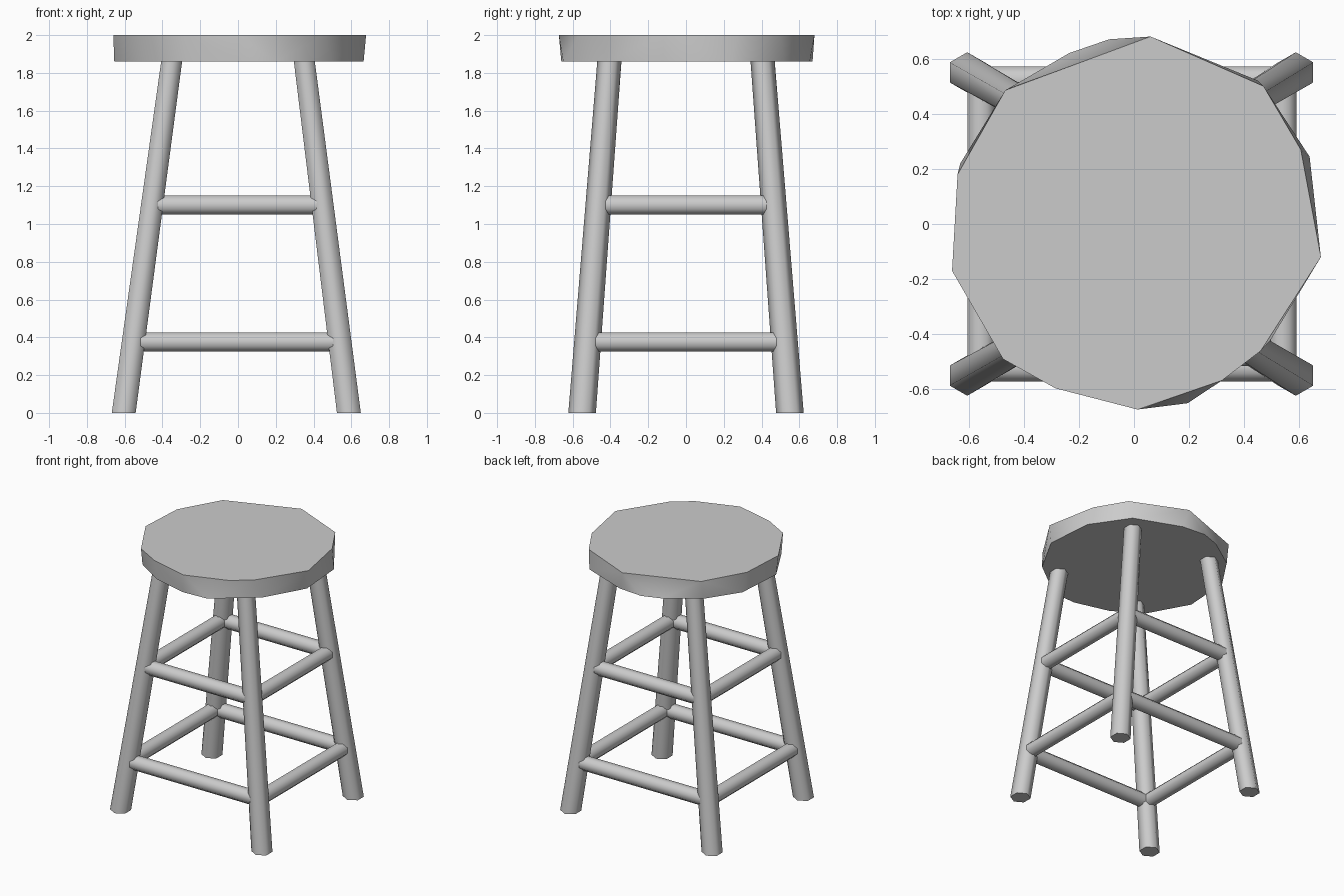
import bpy, bmesh
from math import radians, cos, sin, pi
from mathutils import Vector

if "Cube" in bpy.data.objects:
    bpy.data.objects.remove(bpy.data.objects["Cube"])


def finish(bm, name, angle):
    bmesh.ops.recalc_face_normals(bm, faces=bm.faces[:])
    mesh = bpy.data.meshes.new(name)
    bm.to_mesh(mesh)
    bm.free()
    ob = bpy.data.objects.new(name, mesh)
    bpy.context.collection.objects.link(ob)
    bpy.ops.object.select_all(action='DESELECT')
    bpy.context.view_layer.objects.active = ob
    ob.select_set(True)
    bpy.ops.object.shade_smooth_by_angle(angle=radians(angle))
    return ob


def bar(name, a, b, u, v, ra, rb, sides):
    """Straight capped bar from a to b, its end rings lying in the plane u, v."""
    bm = bmesh.new()
    rings = []
    for p, r in ((a, ra), (b, rb)):
        ring = []
        for i in range(sides):
            t = 2 * pi * (i + 0.5) / sides
            ring.append(bm.verts.new(p + u * (r * cos(t)) + v * (r * sin(t))))
        bm.faces.new(ring)
        rings.append(ring)
    for i in range(sides):
        j = (i + 1) % sides
        bm.faces.new((rings[0][i], rings[0][j], rings[1][j], rings[1][i]))
    return finish(bm, name, 70)


X, Y, Z = Vector((1, 0, 0)), Vector((0, 1, 0)), Vector((0, 0, 1))

# Seat: hull of an uneven top outline and a lower rim
top = [(.06, .68), (.47, .5), (.605, .27), (.678, -.12), (.46, -.46), (.32, -.567),
       (.013, -.673), (-.285, -.596), (-.475, -.49), (-.66, -.17), (-.64, .18), (-.467, .485)]
bottom = [(.1, .655), (.45, .52), (.637, .244), (.665, -.12), (.496, -.42), (.195, -.65),
          (.0, -.66), (-.27, -.59), (-.49, -.45), (-.655, -.15), (-.63, .22), (-.47, .46),
          (-.235, .62), (-.09, .67)]
bm = bmesh.new()
for outline, z in ((top, 2.0), (bottom, 1.86)):
    for x, y in outline:
        bm.verts.new((x, y, z))
bmesh.ops.convex_hull(bm, input=bm.verts[:])
finish(bm, "seat", 50)

# Splayed legs, cut level at the floor and under the seat
foot_x = {-1: -.605, 1: .587}


def leg_axis(sx, sy, z):
    foot = Vector((foot_x[sx], .55 * sy, 0))
    head = Vector((.35 * sx, .405 * sy, 1.87))
    return foot.lerp(head, z / 1.87)


for sx, side in ((-1, "left"), (1, "right")):
    for sy, end in ((-1, "front"), (1, "back")):
        bar(f"{end}_{side}_leg", leg_axis(sx, sy, 0), leg_axis(sx, sy, 1.87),
            X, Y, .073, .064, 6)

# Two levels of rungs joining the legs on all four sides
for level, z in (("lower", .375), ("upper", 1.1)):
    for s, end, side in ((-1, "front", "left"), (1, "back", "right")):
        bar(f"{level}_{end}_rung", leg_axis(-1, s, z), leg_axis(1, s, z),
            Y, Z, .054, .054, 8)
        bar(f"{level}_{side}_rung", leg_axis(s, -1, z), leg_axis(s, 1, z),
            X, Z, .054, .054, 8)
